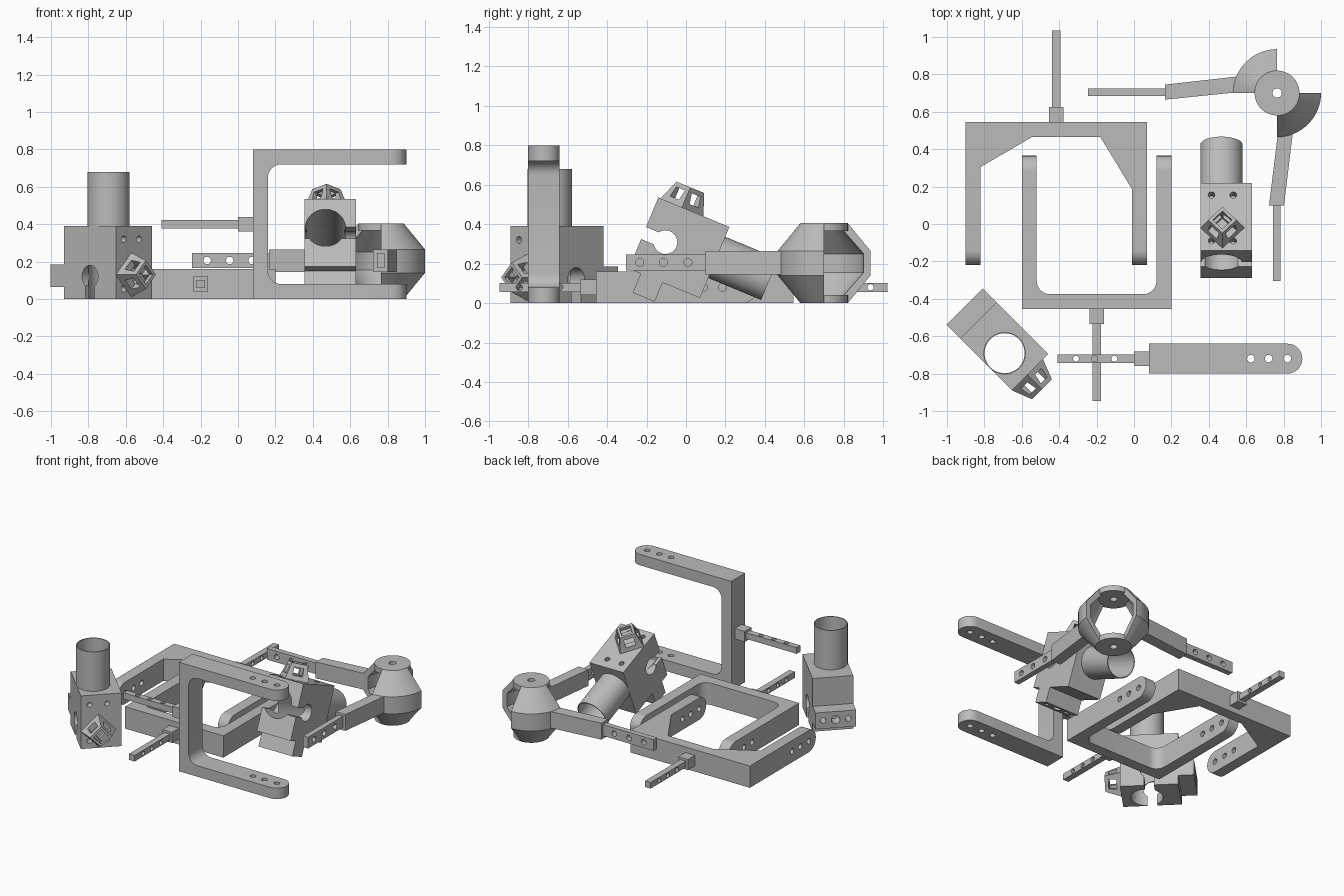
import bpy, bmesh, math
from mathutils import Matrix, Vector

if "Cube" in bpy.data.objects:
    bpy.data.objects.remove(bpy.data.objects["Cube"])

grey = bpy.data.materials.new("plain_grey")
grey.diffuse_color = (0.5, 0.5, 0.5, 1)
grey.use_nodes = True
grey.node_tree.nodes["Principled BSDF"].inputs["Base Color"].default_value = grey.diffuse_color


def finish(name, bm):
    bmesh.ops.recalc_face_normals(bm, faces=bm.faces)
    me = bpy.data.meshes.new(name)
    bm.to_mesh(me)
    bm.free()
    me.materials.append(grey)
    ob = bpy.data.objects.new(name, me)
    bpy.context.collection.objects.link(ob)
    return ob


def prism(name, pts, lo, hi, axis="Z", taper=1.0):
    """Extrude a 2D outline along an axis; taper scales the far end."""
    place = {"Z": lambda u, v, w: (u, v, w), "X": lambda u, v, w: (w, u, v),
             "Y": lambda u, v, w: (v, w, u)}[axis]
    cu = sum(p[0] for p in pts) / len(pts)
    cv = sum(p[1] for p in pts) / len(pts)
    bm = bmesh.new()
    a = [bm.verts.new(place(u, v, lo)) for u, v in pts]
    b = [bm.verts.new(place(cu + (u - cu) * taper, cv + (v - cv) * taper, hi)) for u, v in pts]
    bm.faces.new(a[::-1])
    bm.faces.new(b)
    for i in range(len(pts)):
        j = (i + 1) % len(pts)
        bm.faces.new((a[i], a[j], b[j], b[i]))
    return finish(name, bm)


def box(name, x0, x1, y0, y1, z0, z1):
    return prism(name, [(x0, y0), (x1, y0), (x1, y1), (x0, y1)], z0, z1)


def arc(cu, cv, r, a0, a1, n):
    return [(cu + r * math.cos(math.radians(a0 + (a1 - a0) * i / n)),
             cv + r * math.sin(math.radians(a0 + (a1 - a0) * i / n))) for i in range(n + 1)]


def rod(cu, cv, r, lo, hi, axis, n=24):
    return prism("cutter", arc(cu, cv, r, 0, 360, n)[:-1], lo, hi, axis)


def cut(ob, *tools, op="DIFFERENCE"):
    for t in tools:
        m = ob.modifiers.new("cut", "BOOLEAN")
        m.operation, m.solver, m.object = op, "EXACT", t
        bpy.context.view_layer.objects.active = ob
        bpy.ops.object.modifier_apply(modifier=m.name)
        bpy.data.objects.remove(t)
    return ob


def frame(origin, x, y, z):
    m = Matrix((x, y, z)).transposed().to_4x4()
    m.translation = Vector(origin)
    return m


# Forks: U-shaped frame with rounded arm ends, and a drilled stem behind
def fork(name, width, length, inner, matrix):
    h, t = width / 2, 0.08
    outline = [(-h, 0), (h, 0), (h, length), (h - t, length)] + inner + [(t - h, length), (-h, length)]
    body = prism(name + "_frame", outline, -0.08, 0.08)
    end = arc(length - 0.08, 0, 0.08, -90, 90, 16)
    side = prism("cutter", [(-0.1, -0.08)] + end + [(-0.1, 0.08)], -1, 1, "X")
    cut(body, side, op="INTERSECT")
    cut(body, *[rod(length - d, 0, 0.02, -1, 1, "X") for d in (0.08, 0.18, 0.275)])
    block = box(name + "_stem_block", -0.039, 0.039, -0.08, 0, -0.039, 0.039)
    stem = box(name + "_stem", -0.0225, 0.0225, -0.49, -0.08, -0.0225, 0.0225)
    cut(stem, *[rod(y, 0, 0.016, -1, 1, "X") for y in (-0.185, -0.29, -0.39)])
    for o in (body, block, stem):
        o.matrix_world = matrix


def round_inner():
    return arc(0.25, 0.15, 0.07, 0, -90, 8) + arc(-0.25, 0.15, 0.07, -90, -180, 8)


fork("upright_fork", 0.8, 0.82, round_inner(),
     frame((0.08, -0.72, 0.4), (0, 0, 1), (1, 0, 0), (0, 1, 0)))
fork("flat_fork", 0.8, 0.82, round_inner(), Matrix.Translation((-0.2, -0.455, 0.08)))
fork("wide_fork", 0.97, 0.765, [(0.405, 0.24), (0.13, 0.08), (-0.235, 0.08), (-0.405, 0.36)],
     frame((-0.415, 0.545, 0.08), (-1, 0, 0), (0, -1, 0), (0, 0, 1)))


# Socket blocks: bored block with tube, drilled foot, keyhole and square nozzle
def socket(name, matrix):
    def bore():
        return rod(0.028, -0.025, 0.107, -0.2, 0.9, "Z", 48)

    body = box(name + "_block", -0.195, 0.195, -0.1375, 0.1375, 0, 0.39)
    cut(body, bore(), rod(0.12, 0, 0.06, -0.3, 0.3, "Y", 32),
        box("cutter", -0.033, 0.033, -0.3, 0.3, -0.1, 0.12))
    cut(body, *[rod(y, z, 0.018, 0.14, 0.3, "X", 16) for y in (-0.078, 0.038) for z in (0.055, 0.32)])
    tube = prism(name + "_tube", arc(0.028, -0.025, 0.113, 0, 360, 48)[:-1], 0.39, 0.68)
    cut(tube, bore())
    foot = box(name + "_foot", -0.3, -0.195, -0.1375, 0.1375, 0.065, 0.185)
    cut(foot, *[rod(y, 0.125, r, -0.4, -0.22, "X", 16)
                for y, r in ((-0.085, 0.02), (0, 0.03), (0.085, 0.02))])
    # Nozzle: tapered diamond frame with open sides
    c = (-0.02, 0.13)
    nozzle = prism(name + "_nozzle", arc(*c, 0.118, 0, 360, 4)[:-1], 0.195, 0.305, "X", 0.64)
    cut(nozzle, prism("cutter", arc(*c, 0.052, 0, 360, 4)[:-1], 0.2, 0.5, "X"))
    for s in (1, -1):
        d, w = 0.2, 0.024
        strip = [(c[0] - d + w, c[1] - s * (d + w)), (c[0] + d + w, c[1] + s * (d - w)),
                 (c[0] + d - w, c[1] + s * (d + w)), (c[0] - d - w, c[1] - s * (d - w))]
        cut(nozzle, prism("cutter", strip, 0.225, 0.28, "X"))
    for o in (body, tube, foot, nozzle):
        o.matrix_world = matrix


k, q = math.sqrt(0.5), math.radians(22.5)
s, e = math.sin(q), math.cos(q)
socket("upright_socket", frame((-0.694, -0.6535, 0), (k, -k, 0), (k, k, 0), (0, 0, 1)))
socket("tilted_socket", frame((0.4925, -0.215, 0.355), (0, s, e), (1, 0, 0), (0, e, -s)))

# Hub: two discs joined by two opposite quarter shells
HX, HY = 0.765, 0.70
for label, z0 in (("lower", 0), ("upper", 0.365)):
    disc = prism(f"hub_{label}_disc", arc(HX, HY, 0.12, 0, 360, 48)[:-1], z0, z0 + 0.04)
    cut(disc, rod(HX, HY, 0.025, -1, 1, "Z"))


def shell(name, start):
    profile = [(0.12, 0), (0.235, 0.14), (0.235, 0.265), (0.12, 0.405),
               (0.1, 0.365), (0.2, 0.25), (0.2, 0.155), (0.1, 0.04)]
    bm = bmesh.new()
    rings = []
    for i in range(17):
        a = math.radians(start + 90 * i / 16)
        rings.append([bm.verts.new((HX + r * math.cos(a), HY + r * math.sin(a), z)) for r, z in profile])
    for p, n in zip(rings, rings[1:]):
        for i in range(8):
            j = (i + 1) % 8
            bm.faces.new((p[i], p[j], n[j], n[i]))
    for ring in (rings[0], rings[-1]):
        for quad in ((0, 1, 6, 7), (1, 2, 5, 6), (2, 3, 4, 5)):
            bm.faces.new([ring[i] for i in quad])
    return finish(name, bm)


shell("hub_back_shell", 90)
shell("hub_front_shell", -90)

# Hub arms with flat drilled bars
prism("left_arm", [(0.165, 0.665), (0.56, 0.705), (0.565, 0.79), (0.165, 0.745)], 0.145, 0.265)
left_bar = box("left_bar", -0.245, 0.165, 0.685, 0.725, 0.165, 0.247)
cut(left_bar, *[rod(0.206, x, 0.02, 0, 1, "Y") for x in (-0.165, -0.045, 0.075)])
prism("front_arm", [(0.722, 0.1), (0.802, 0.1), (0.85, 0.495), (0.77, 0.49)], 0.145, 0.265)
front_bar = box("front_bar", 0.742, 0.782, -0.305, 0.1, 0.165, 0.247)
cut(front_bar, *[rod(y, 0.206, 0.02, 0, 1, "X") for y in (-0.235, -0.115, 0.01)])

# Smooth the round surfaces, keeping edges sharp
bpy.ops.object.select_all(action="SELECT")
bpy.ops.object.shade_smooth_by_angle(angle=math.radians(30))
